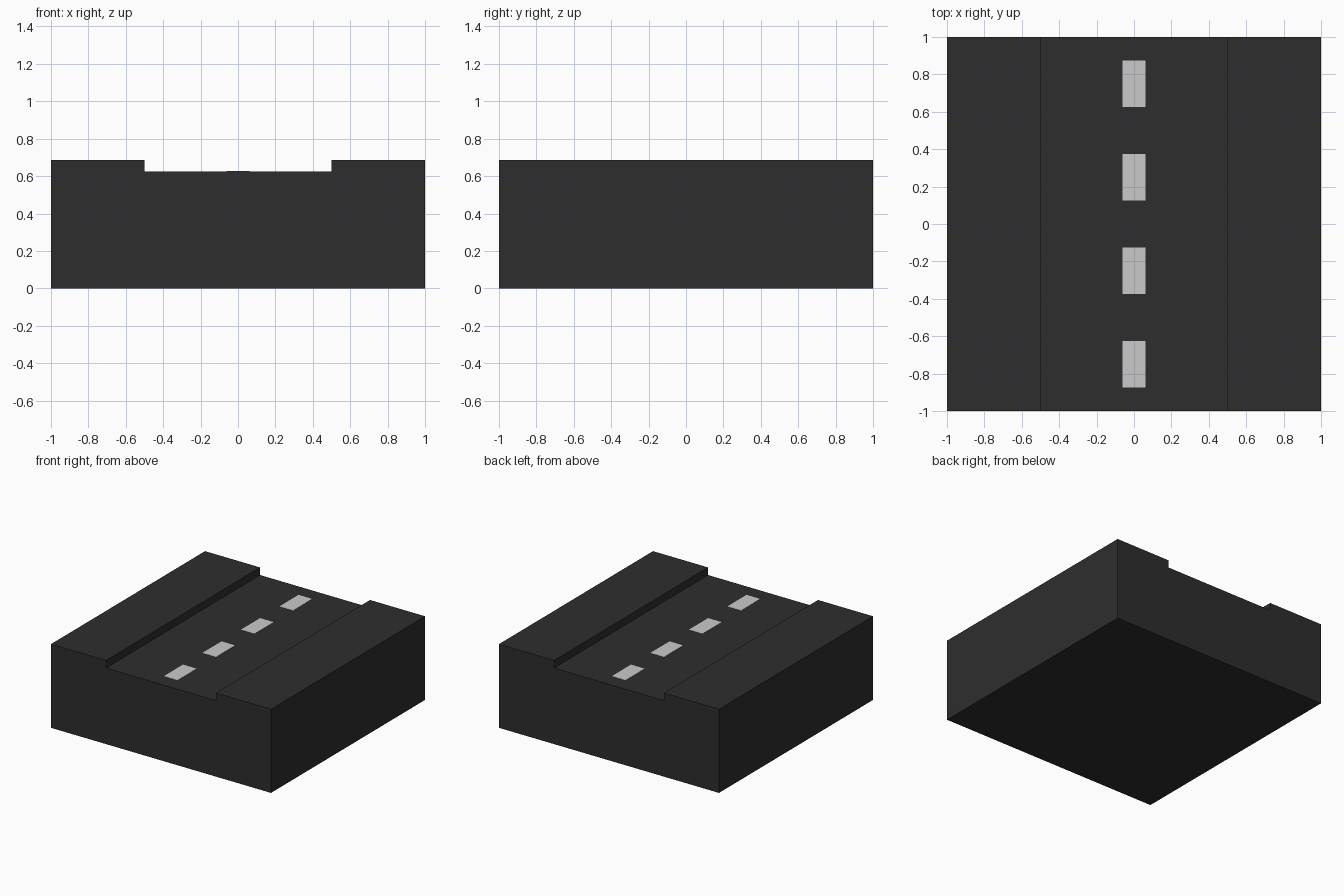
import bpy, bmesh

if "Cube" in bpy.data.objects:
    bpy.data.objects.remove(bpy.data.objects["Cube"])


def material(name, value):
    mat = bpy.data.materials.new(name)
    mat.diffuse_color = (value, value, value, 1)
    mat.use_nodes = True
    mat.node_tree.nodes["Principled BSDF"].inputs["Base Color"].default_value = mat.diffuse_color
    return mat


def add_object(name, bm, mat):
    bmesh.ops.recalc_face_normals(bm, faces=bm.faces[:])
    mesh = bpy.data.meshes.new(name)
    bm.to_mesh(mesh)
    bm.free()
    mesh.materials.append(mat)
    obj = bpy.data.objects.new(name, mesh)
    bpy.context.collection.objects.link(obj)
    return obj


def extrude_profile(name, points, y0, y1, mat):
    """Extrude an (x, z) outline along y."""
    bm = bmesh.new()
    face = bm.faces.new([bm.verts.new((x, y0, z)) for x, z in points])
    new = bmesh.ops.extrude_face_region(bm, geom=[face])["geom"]
    verts = [g for g in new if isinstance(g, bmesh.types.BMVert)]
    bmesh.ops.translate(bm, verts=verts, vec=(0, y1 - y0, 0))
    return add_object(name, bm, mat)


asphalt = material("dark asphalt", 0.027)
paint = material("light grey paint", 0.59)

ROAD_Z, KERB_Z = 0.625, 0.6875

# Road block with raised pavements on both sides
half = [(1, 0), (1, KERB_Z), (0.5, KERB_Z), (0.5, ROAD_Z)]
outline = half + [(-x, z) for x, z in reversed(half)]
extrude_profile("road_block", outline, -1, 1, asphalt)

# Painted centre line dashes, as thin plates
w, t = 0.0625, 0.002
for i in range(4):
    y = -0.75 + 0.5 * i
    plate = [(-w, ROAD_Z), (w, ROAD_Z), (w, ROAD_Z + t), (-w, ROAD_Z + t)]
    extrude_profile(f"lane_dash_{i + 1}", plate, y - 0.125, y + 0.125, paint)
